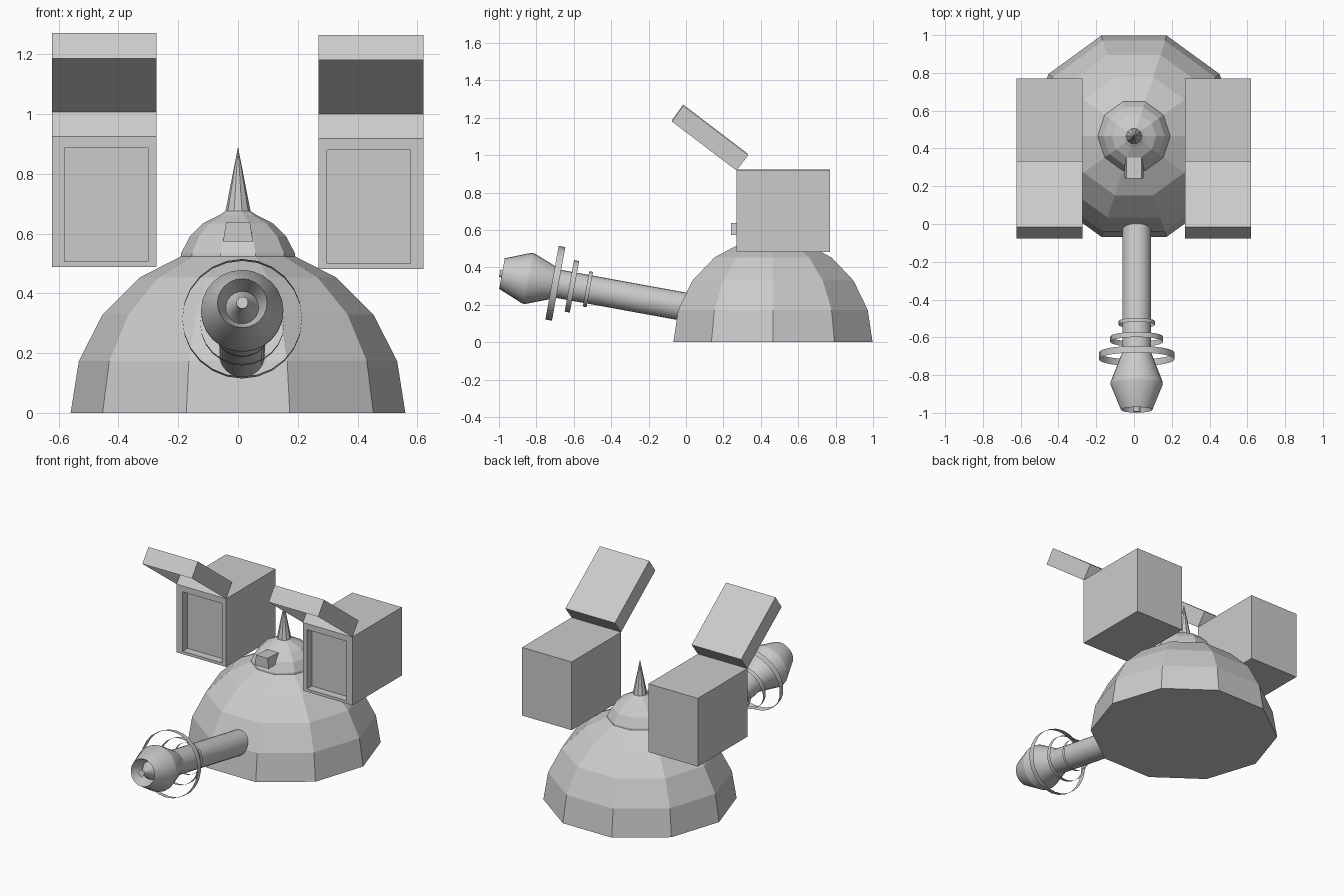
import bpy, bmesh
from math import sin, cos, pi, radians
from mathutils import Matrix, Vector

if "Cube" in bpy.data.objects:
    bpy.data.objects.remove(bpy.data.objects["Cube"])


def finish(bm, name, smooth=None):
    me = bpy.data.meshes.new(name)
    bm.to_mesh(me)
    bm.free()
    ob = bpy.data.objects.new(name, me)
    bpy.context.collection.objects.link(ob)
    if smooth:
        bpy.context.view_layer.objects.active = ob
        ob.select_set(True)
        bpy.ops.object.shade_smooth_by_angle(angle=radians(smooth))
        ob.select_set(False)
    return ob


def lathe(name, profile, sides, matrix, smooth=None, recalc=True):
    """Revolve (radius, height) points about local z; radius 0 makes a pole."""
    bm = bmesh.new()
    rings = []
    for r, h in profile:
        if r == 0:
            rings.append([bm.verts.new((0, 0, h))] * sides)
        else:
            rings.append([bm.verts.new((r * cos(2 * pi * i / sides),
                                        r * sin(2 * pi * i / sides), h))
                          for i in range(sides)])
    for a, b in zip(rings, rings[1:]):
        for i in range(sides):
            j = (i + 1) % sides
            bm.faces.new(list(dict.fromkeys((a[i], a[j], b[j], b[i]))))
    if recalc:
        bmesh.ops.recalc_face_normals(bm, faces=bm.faces)
    bm.transform(matrix)
    return finish(bm, name, smooth)


def box(bm, lo, hi):
    lo, hi = Vector(lo), Vector(hi)
    m = Matrix.Translation((lo + hi) / 2) @ Matrix.Diagonal((*(hi - lo), 1))
    return bmesh.ops.create_cube(bm, size=1, matrix=m)["verts"]


def dome_arc(r, z=0):
    return [(r * cos(radians(a)), z + r * sin(radians(a))) for a in range(0, 90, 18)]


# Main dome, small upper dome and spike share one vertical axis
CY = 0.465
axis = Matrix.Translation((0, CY, 0))
lathe("body_dome", [(0, 0)] + dome_arc(0.56) + [(0, 0.56)], 10, axis)
lathe("head_dome_and_spike", dome_arc(0.2, 0.472) + [(0.042, 0.675), (0, 0.89)], 10, axis)

# Small sensor block on the upper dome, narrower at the top and flared forward
bm = bmesh.new()
for v in box(bm, (-0.05, 0.24, 0.573), (0.05, 0.36, 0.638)):
    if v.co.z > 0.6:
        v.co.x *= 0.8
    if v.co.y > 0.3:
        v.co.z = 0.605 + (v.co.z - 0.605) * 0.8
finish(bm, "sensor_block")

# Launcher boxes with recessed fronts and open-bottomed raised lids
for side, label, dx, dz in ((1, "right", 0, 0), (-1, "left", 0.003, 0.006)):
    x0, x1 = 0.27 + dx, 0.62 + dx
    place = Matrix.Translation((0, 0, dz)) @ Matrix.Diagonal((side, 1, 1, 1))

    bm = bmesh.new()
    box(bm, (x0, 0.27, 0.482), (x1, 0.77, 0.918))
    front = min(bm.faces, key=lambda f: f.calc_center_median().y)
    bmesh.ops.inset_region(bm, faces=[front], thickness=0.03)
    for v in front.verts:
        v.co.x = x0 + 0.028 if v.co.x < (x0 + x1) / 2 else x1 - 0.042
        v.co.z = 0.5 if v.co.z < 0.7 else 0.88
    pit = bmesh.ops.extrude_discrete_faces(bm, faces=[front])["faces"][0]
    for v in pit.verts:
        v.co.y += 0.05
    bm.transform(place)
    bmesh.ops.recalc_face_normals(bm, faces=bm.faces)
    finish(bm, label + "_launcher_box")

    bm = bmesh.new()
    pts = ((0.27, 0.918), (0.333, 1.0), (-0.015, 1.265), (-0.076, 1.18))
    a, b = [[bm.verts.new((x, y, z)) for y, z in pts] for x in (x0, x1)]
    bm.faces.new(a)
    bm.faces.new(b[::-1])
    for i in range(3):
        bm.faces.new((a[i + 1], a[i], b[i], b[i + 1]))
    bm.transform(place)
    if side < 0:
        bmesh.ops.reverse_faces(bm, faces=bm.faces)
    bm.normal_update()
    # make the upper lid plate face upward
    if max(bm.faces, key=lambda f: abs(f.normal.z)).normal.z < 0:
        bmesh.ops.reverse_faces(bm, faces=bm.faces)
    finish(bm, label + "_launcher_lid")

# Cannon: everything is turned about one tilted axis pointing forward and up
TILT = 10.3
gun = Matrix.Translation((0.014, 0, 0.188)) @ Matrix.Rotation(radians(90 - TILT), 4, "X")
lathe("cannon_barrel", [(0, 0), (0.076, 0), (0.076, 0.71), (0, 0.71)], 24, gun, 40)
lathe("cannon_muzzle", [(0, 0.69), (0.076, 0.69), (0.138, 0.85), (0.138, 0.865),
                        (0.083, 1.0), (0.055, 0.92), (0.02, 0.985),
                        (0.02, 1.012), (0, 1.012)], 24, gun, 30)
for n, (t, r, w) in enumerate(((0.71, 0.2, 0.036), (0.62, 0.14, 0.028), (0.533, 0.096, 0.02))):
    lathe(f"cannon_ring_{n + 1}", [(r, t - w / 2), (r, t + w / 2)], 24, gun, 40, recalc=False)
